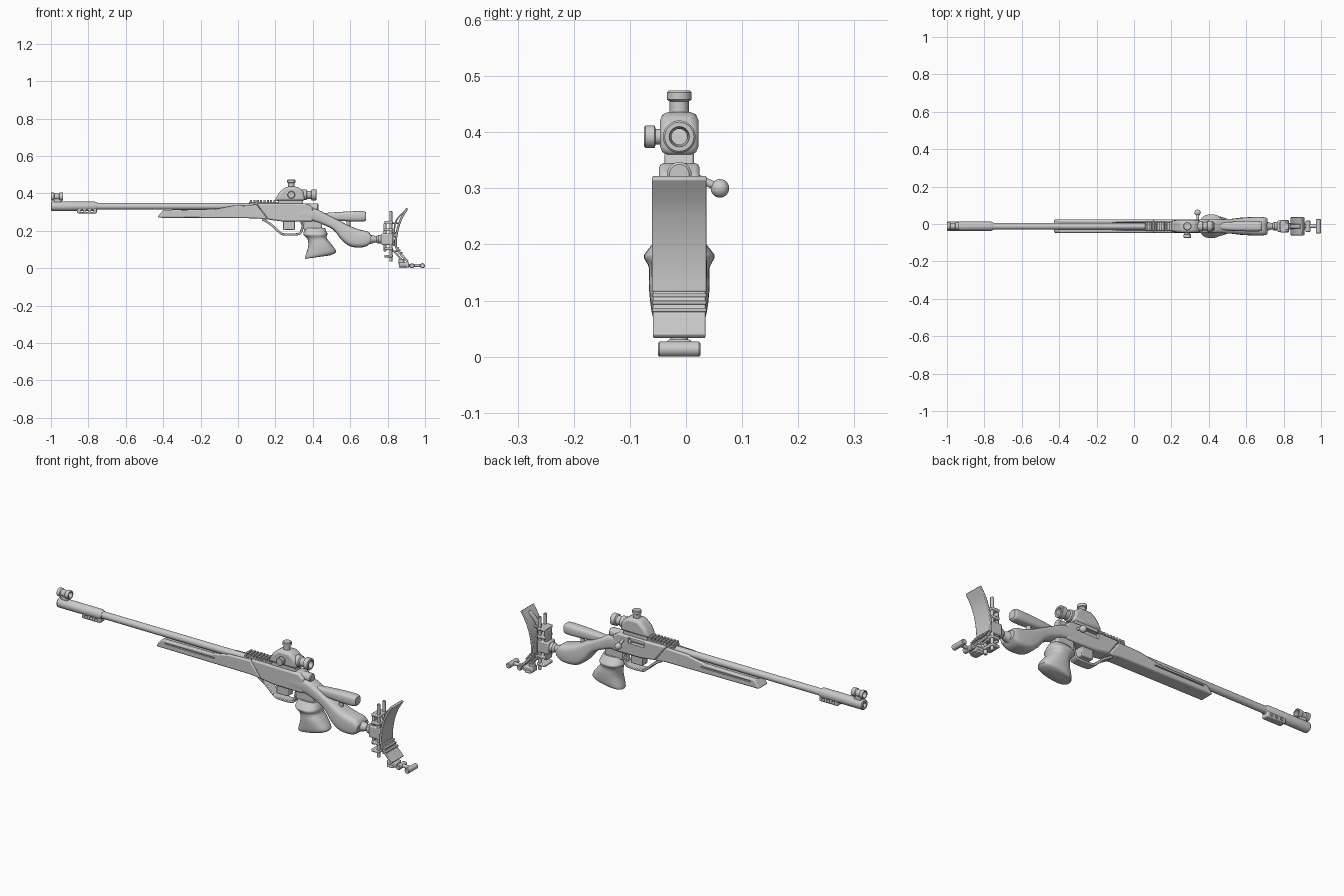
import bpy, bmesh, math
from mathutils import Vector

C = -0.012  # centre plane in y


def finish(name, bm, bevel=0, segs=2):
    bmesh.ops.remove_doubles(bm, verts=bm.verts, dist=1e-5)
    bmesh.ops.recalc_face_normals(bm, faces=bm.faces)
    me = bpy.data.meshes.new(name)
    bm.to_mesh(me)
    bm.free()
    ob = bpy.data.objects.new(name, me)
    bpy.context.collection.objects.link(ob)
    if bevel:
        m = ob.modifiers.new("bevel", 'BEVEL')
        m.width, m.segments, m.limit_method = bevel, segs, 'ANGLE'
    return ob


def skin(bm, rings, close=False):
    vs = [[bm.verts.new(p) for p in r] for r in rings]
    n = len(vs[0])
    pairs = list(zip(vs, vs[1:])) + ([(vs[-1], vs[0])] if close else [])
    for a, b in pairs:
        for i in range(n):
            j = (i + 1) % n
            bm.faces.new((a[i], a[j], b[j], b[i]))
    if not close:
        bm.faces.new(vs[0])
        bm.faces.new(vs[-1])


def prism(name, pts, hy, bevel=0.004, yc=C):
    """Side profile (x, z) extruded across y."""
    bm = bmesh.new()
    skin(bm, [[(x, yc + s * hy, z) for x, z in pts] for s in (-1, 1)])
    return finish(name, bm, bevel)


def box(name, x0, x1, z0, z1, hy, bevel=0.004, yc=C):
    return prism(name, [(x0, z0), (x1, z0), (x1, z1), (x0, z1)], hy, bevel, yc)


def lathe(name, origin, axis, prof, n=32, hollow=False):
    """Revolve (distance, radius) pairs round an axis."""
    o, a = Vector(origin), Vector(axis).normalized()
    u = a.orthogonal().normalized()
    v = a.cross(u)
    bm = bmesh.new()
    skin(bm, [[o + a * t + (u * math.cos(k * math.tau / n) + v * math.sin(k * math.tau / n)) * r
               for k in range(n)] for t, r in prof], hollow)
    return finish(name, bm)


def rod(name, p, q, r, n=20):
    p, q = Vector(p), Vector(q)
    d = (q - p).length
    e = min(r * 0.2, d * 0.2)
    return lathe(name, p, q - p, [(0, r - e), (e, r), (d - e, r), (d, r - e)], n)


def spline(pts, steps):
    out = []
    for i in range(len(pts) - 1):
        p = [pts[max(0, min(len(pts) - 1, i + k))] for k in (-1, 0, 1, 2)]
        for s in range(steps):
            t = s / steps
            out.append(tuple(0.5 * (2 * b + (c - a) * t + (2 * a - 5 * b + 4 * c - d) * t * t
                                    + (3 * b - a - 3 * c + d) * t ** 3) for a, b, c, d in zip(*p)))
    return out + [tuple(pts[-1])]


def loft(name, secs, power=0.6, steps=4, n=32):
    """Sections (xa, za, xb, zb, half width) joined by rounded rings."""
    def sp(v):
        return math.copysign(abs(v) ** power, v)
    rings = []
    for xa, za, xb, zb, h in spline(secs, steps):
        r = []
        for k in range(n):
            a = k * math.tau / n
            c, s = sp(math.cos(a)), sp(math.sin(a))
            r.append(((xa + xb) / 2 + (xb - xa) / 2 * c, C + h * s, (za + zb) / 2 + (zb - za) / 2 * c))
        rings.append(r)
    bm = bmesh.new()
    skin(bm, rings)
    return finish(name, bm)


def strip(name, pts, thick, hy, steps=5, bevel=0.003):
    """Bent plate following an (x, z) path."""
    path = [Vector(p) for p in spline(pts, steps)]
    a, b = [], []
    for i, p in enumerate(path):
        d = (path[min(i + 1, len(path) - 1)] - path[max(i - 1, 0)]).normalized()
        nrm = Vector((-d.y, d.x)) * thick / 2
        a.append(tuple(p + nrm))
        b.append(tuple(p - nrm))
    return prism(name, a + b[::-1], hy, bevel)


def cut(ob, cutter):
    cutter.hide_render = True
    cutter.hide_set(True)
    m = ob.modifiers.new("cut", 'BOOLEAN')
    m.object, m.operation, m.solver = cutter, 'DIFFERENCE', 'EXACT'


# Barrel and muzzle
BZ = 0.331
rod("barrel", (-0.78, C, BZ), (0.2, C, BZ), 0.0175, 32)
lathe("muzzle_tube", (-1, C, BZ), (1, 0, 0),
      [(0, 0.012), (0, 0.022), (0.004, 0.025), (0.235, 0.025), (0.25, 0.019), (0.25, 0.012)], 32, True)
brake = box("muzzle_brake", -0.86, -0.755, 0.293, 0.325, 0.02, 0.006)
for i in range(3):
    cut(brake, rod("brake_hole_cutter", (-0.835 + i * 0.028, -0.1, 0.307), (-0.835 + i * 0.028, 0.1, 0.307), 0.008, 16))

# Front sight
lathe("front_sight_ring", (-1, C, 0.383), (1, 0, 0),
      [(0, 0.015), (0, 0.021), (0.016, 0.021), (0.02, 0.017), (0.042, 0.017), (0.046, 0.021),
       (0.065, 0.021), (0.065, 0.015)], 28, True)
box("front_sight_base", -0.985, -0.945, 0.35, 0.37, 0.012)

# Forend with barrel channel and side slots
forend = prism("forend", [(-0.43, 0.275), (-0.4, 0.312), (-0.12, 0.316), (-0.02, 0.336), (0.1, 0.34),
                          (0.16, 0.26), (0.1, 0.267), (-0.42, 0.27)], 0.035, 0.006)
cut(forend, rod("channel_cutter", (-0.5, C, BZ), (0.11, C, BZ), 0.024, 24))
for s in (-1, 1):
    cut(forend, box("side_slot_cutter", -0.38, -0.1, 0.295, 0.301, 0.006, 0, C + s * 0.035))

# Receiver
receiver = prism("receiver", [(0.1, 0.345), (0.37, 0.345), (0.4, 0.325), (0.4, 0.25), (0.24, 0.25), (0.16, 0.26)],
                 0.036, 0.008)
cut(receiver, box("ejection_port_cutter", 0.22, 0.31, 0.31, 0.338, 0.02, 0, C + 0.036))
rod("bolt_body", (0.2, C, 0.325), (0.43, C, 0.325), 0.022, 28)
rod("bolt_arm", (0.34, 0.005, 0.325), (0.34, 0.055, 0.303), 0.007)
bm = bmesh.new()
bmesh.ops.create_uvsphere(bm, u_segments=24, v_segments=14, radius=0.0165)
knob = finish("bolt_knob", bm)
knob.location = (0.34, 0.0605, 0.3)

# Magazine, guard and trigger
box("magazine", 0.24, 0.305, 0.205, 0.26, 0.022)
strip("trigger_guard", [(0.13, 0.262), (0.175, 0.235), (0.225, 0.19), (0.25, 0.181), (0.31, 0.181),
                        (0.335, 0.19), (0.345, 0.22), (0.35, 0.25)], 0.012, 0.022, 4)
strip("trigger", [(0.335, 0.25), (0.345, 0.225), (0.335, 0.2)], 0.009, 0.008)
box("trigger_housing", 0.35, 0.45, 0.205, 0.265, 0.026, 0.008)

# Stock
loft("stock", [(0.3, 0.325, 0.3, 0.25, 0.036), (0.41, 0.318, 0.395, 0.25, 0.037), (0.475, 0.288, 0.45, 0.235, 0.037),
               (0.54, 0.255, 0.51, 0.205, 0.04), (0.60, 0.225, 0.555, 0.15, 0.046),
               (0.65, 0.207, 0.605, 0.115, 0.049), (0.695, 0.195, 0.675, 0.113, 0.049),
               (0.713, 0.175, 0.71, 0.135, 0.045)], 0.55)

# Grip with palm shelf
loft("grip", [(0.37, 0.052, 0.49, 0.068, 0.03), (0.358, 0.056, 0.525, 0.088, 0.047), (0.375, 0.115, 0.5, 0.128, 0.054),
              (0.372, 0.155, 0.475, 0.16, 0.054), (0.352, 0.177, 0.477, 0.177, 0.063),
              (0.35, 0.188, 0.477, 0.188, 0.058), (0.36, 0.215, 0.465, 0.215, 0.036)], 0.8)

# Cheekpiece
loft("cheekpiece", [(0.43, 0.292, 0.435, 0.27, 0.012), (0.5, 0.298, 0.5, 0.257, 0.022), (0.6, 0.304, 0.6, 0.25, 0.027),
                    (0.67, 0.305, 0.67, 0.25, 0.027), (0.685, 0.297, 0.685, 0.258, 0.022)], 0.7)
for x in (0.535, 0.59):
    rod("cheekpiece_post", (x, C, 0.19), (x, C, 0.27), 0.011)

# Sight rail
box("sight_rail", 0.06, 0.21, 0.343, 0.355, 0.022, 0.002)
for i in range(8):
    box("rail_tooth", 0.064 + i * 0.018, 0.075 + i * 0.018, 0.352, 0.366, 0.025, 0.002)

# Rear sight
prism("rear_sight_base", [(0.21, 0.34), (0.35, 0.34), (0.34, 0.375), (0.22, 0.375)], 0.026)
prism("rear_sight_body", [(0.195, 0.36), (0.22, 0.405), (0.255, 0.436), (0.32, 0.436), (0.352, 0.41), (0.36, 0.36)],
      0.034, 0.014)
lathe("elevation_knob", (0.285, C, 0.425), (0, 0, 1),
      [(0, 0.017), (0.03, 0.017), (0.033, 0.022), (0.046, 0.022), (0.049, 0.019)])
lathe("windage_knob", (0.285, C - 0.03, 0.392), (0, -1, 0),
      [(0, 0.014), (0.012, 0.014), (0.014, 0.02), (0.03, 0.02), (0.033, 0.017)])
lathe("eyepiece", (0.34, C, 0.392), (1, 0, 0),
      [(0, 0.014), (0, 0.028), (0.025, 0.028), (0.03, 0.022), (0.05, 0.022), (0.054, 0.029),
       (0.077, 0.029), (0.08, 0.026), (0.08, 0.018), (0.03, 0.014)], 32, True)

# Butt connector and posts
lathe("butt_connector", (0.69, C, 0.155), (1, 0, 0),
      [(0, 0.03), (0.03, 0.022), (0.05, 0.016), (0.06, 0.024), (0.08, 0.024), (0.1, 0.018), (0.15, 0.016)])
box("butt_rear_block", 0.765, 0.83, 0.125, 0.185, 0.03, 0.006)
box("butt_plate_post", 0.778, 0.793, 0.09, 0.24, 0.024)
for s in (-1, 1):
    rod("butt_rod", (0.817, C + s * 0.022, 0.035), (0.817, C + s * 0.022, 0.305), 0.008)
for z in (0.065, 0.105, 0.205, 0.245):
    box("butt_crossbar", 0.782, 0.828, z - 0.007, z + 0.007, 0.034)

# Shoulder pad, lower plate and braces
strip("shoulder_pad", [(0.905, 0.32), (0.875, 0.27), (0.855, 0.215), (0.845, 0.16), (0.843, 0.115)], 0.012, 0.0485, 6)
strip("lower_pad", [(0.843, 0.115), (0.868, 0.078), (0.908, 0.036)], 0.012, 0.047, 4)
for i in range(3):
    x, z = 0.852 + i * 0.01, 0.11 - i * 0.013
    box("pad_ridge", x - 0.004, x + 0.008, z - 0.004, z + 0.003, 0.0485, 0.001)
strip("pad_brace", [(0.892, 0.305), (0.85, 0.262), (0.836, 0.21), (0.832, 0.12)], 0.008, 0.012)
for a, b in (((0.82, 0.24), (0.86, 0.24)), ((0.82, 0.19), (0.85, 0.19)), ((0.82, 0.13), (0.848, 0.13)),
             ((0.817, 0.09), (0.86, 0.09)), ((0.825, 0.1), (0.885, 0.035))):
    strip("pad_strut", [a, b], 0.009, 0.014, 1)

# Bottom hook
rod("hook_mount", (0.875, C, 0.001 + 0.016), (0.875, C, 0.05), 0.016)
box("hook_block", 0.86, 0.915, 0.003, 0.031, 0.022, 0.006)
rod("hook_rod", (0.87, C, 0.015), (0.98, C, 0.015), 0.009)
for x, r, h in ((0.93, 0.013, 0.03), (0.986, 0.0135, 0.038)):
    rod("hook_bar", (x, C - h, 0.0135), (x, C + h, 0.0135), r)
box("hook_foot", 0.865, 0.9, 0.0, 0.012, 0.028)

# Smooth shading with sharp edges kept
bpy.ops.object.select_all(action='DESELECT')
shown = [o for o in bpy.context.scene.objects if not o.hide_render]
for o in shown:
    o.select_set(True)
bpy.context.view_layer.objects.active = shown[0]
bpy.ops.object.shade_smooth_by_angle(angle=math.radians(35))
